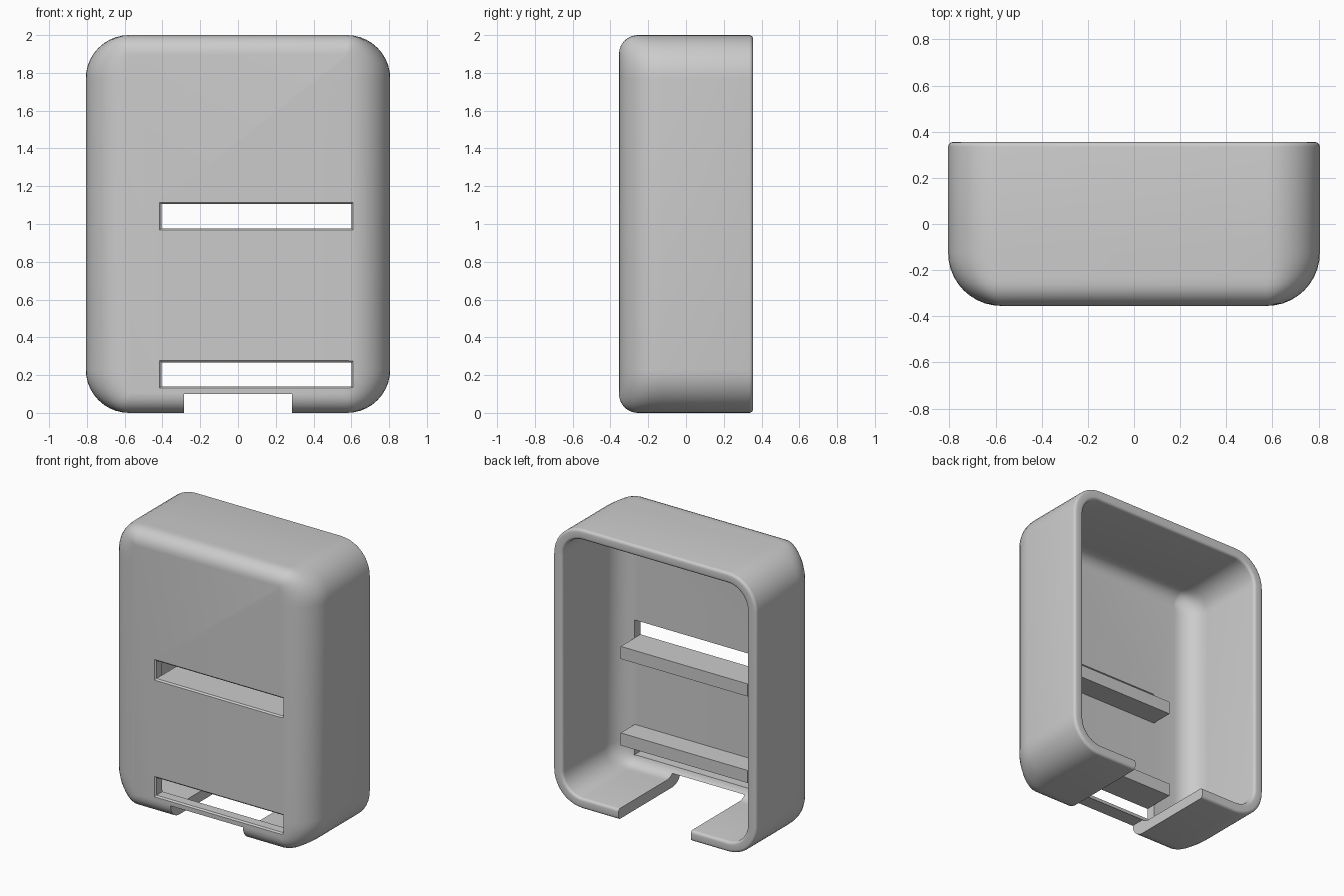
import bpy, bmesh, math

old = bpy.data.objects.get("Cube")
if old:
    bpy.data.objects.remove(old, do_unlink=True)

gray = bpy.data.materials.new("plain_gray")
gray.use_nodes = True
gray.diffuse_color = (0.6, 0.6, 0.6, 1)
gray.node_tree.nodes["Principled BSDF"].inputs["Base Color"].default_value = (0.6, 0.6, 0.6, 1)

HALF_W, HALF_D, WALL, CORNER = 0.806, 0.355, 0.075, 0.23
SLOT_X = (-0.405, 0.602)
SEGMENTS = 10


def loft(name, rings):
    """Skin a list of equal-length point rings and cap both ends."""
    bm = bmesh.new()
    loops = [[bm.verts.new(p) for p in ring] for ring in rings]
    n = len(loops[0])
    for a, b in zip(loops, loops[1:]):
        for i in range(n):
            j = (i + 1) % n
            bm.faces.new((a[i], a[j], b[j], b[i]))
    bm.faces.new(loops[0])
    bm.faces.new(loops[-1])
    bmesh.ops.recalc_face_normals(bm, faces=bm.faces)
    mesh = bpy.data.meshes.new(name)
    bm.to_mesh(mesh)
    bm.free()
    mesh.materials.append(gray)
    obj = bpy.data.objects.new(name, mesh)
    bpy.context.collection.objects.link(obj)
    return obj


def rect(x, z, y, grow=0):
    x0, x1, z0, z1 = x[0] - grow, x[1] + grow, z[0] - grow, z[1] + grow
    return [(x0, y, z0), (x1, y, z0), (x1, y, z1), (x0, y, z1)]


def box(name, x, y, z):
    return loft(name, [rect(x, z, y[0]), rect(x, z, y[1])])


def rounded_ring(w, h, rx, rz, y):
    """Rounded rectangle with elliptical corners, centred on z = 1."""
    pts = []
    for k, (sx, sz) in enumerate([(1, 1), (-1, 1), (-1, -1), (1, -1)]):
        for i in range(SEGMENTS + 1):
            a = math.pi / 2 * (k + i / SEGMENTS)
            pts.append((sx * (w - rx) + rx * math.cos(a), y,
                        1 + sz * (h - rz) + rz * math.sin(a)))
    return pts


def inset(radius, depth):
    gap = max(radius - depth, 0)
    return radius - math.sqrt(radius ** 2 - gap ** 2)


def shell_rings(offset, side_r, top_r, lip):
    """Rings from the filleted front to the rounded rim at the back."""
    front, rings = -HALF_D + offset, []
    for i in range(SEGMENTS + 1):
        depth = side_r * (1 - math.cos(math.pi / 2 * i / SEGMENTS))
        dx, dz = inset(side_r, depth), inset(top_r, depth)
        r = CORNER - offset
        rings.append(rounded_ring(HALF_W - offset - dx, 1 - offset - dz,
                                  max(r - dx, 0.006), r - dz, front + depth))
    for i in range(5):
        a = math.pi / 2 * i / 4
        d = lip * (1 - math.cos(a))
        r = CORNER - offset - d
        rings.append(rounded_ring(HALF_W - offset - d, 1 - offset - d, r, r,
                                  HALF_D - abs(lip) * (1 - math.sin(a))))
    return rings


# Hollow case: outer skin, rim, then inner skin
outer = shell_rings(0, CORNER, 0.1, 0.02)
inner = shell_rings(WALL, CORNER - WALL, 0.085, -0.02)
case = loft("case_shell", outer + inner[::-1])

# Strap slots with a slightly flared outer edge, and the notch in the base
cutters = [box("notch_cutter", (-0.287, 0.287), (-1, 1), (-0.5, 0.1))]
slots = {"upper": (0.977, 1.105), "lower": (0.141, 0.267)}
for label, z in slots.items():
    cutters.append(loft(label + "_slot_cutter", [
        rect(SLOT_X, z, -HALF_D - 0.02, 0.03),
        rect(SLOT_X, z, -HALF_D + 0.01),
        rect(SLOT_X, z, -0.2)]))

bpy.context.view_layer.objects.active = case
for cutter in cutters:
    cutter.hide_render = True
    mod = case.modifiers.new("cut", "BOOLEAN")
    mod.operation, mod.solver, mod.object = "DIFFERENCE", "EXACT", cutter
    bpy.ops.object.modifier_apply(modifier=mod.name)
    bpy.data.objects.remove(cutter, do_unlink=True)

# Inner ledges bordering the slots
ledge_y, ledge_h = (-0.285, -0.12), 0.09
sill, lintel = slots["upper"][0], slots["lower"][1]
box("upper_ledge", SLOT_X, ledge_y, (sill - ledge_h, sill))
box("lower_ledge", SLOT_X, ledge_y, (lintel, lintel + ledge_h))

bpy.ops.object.select_all(action="DESELECT")
case.select_set(True)
bpy.ops.object.shade_smooth_by_angle(angle=math.radians(30))
